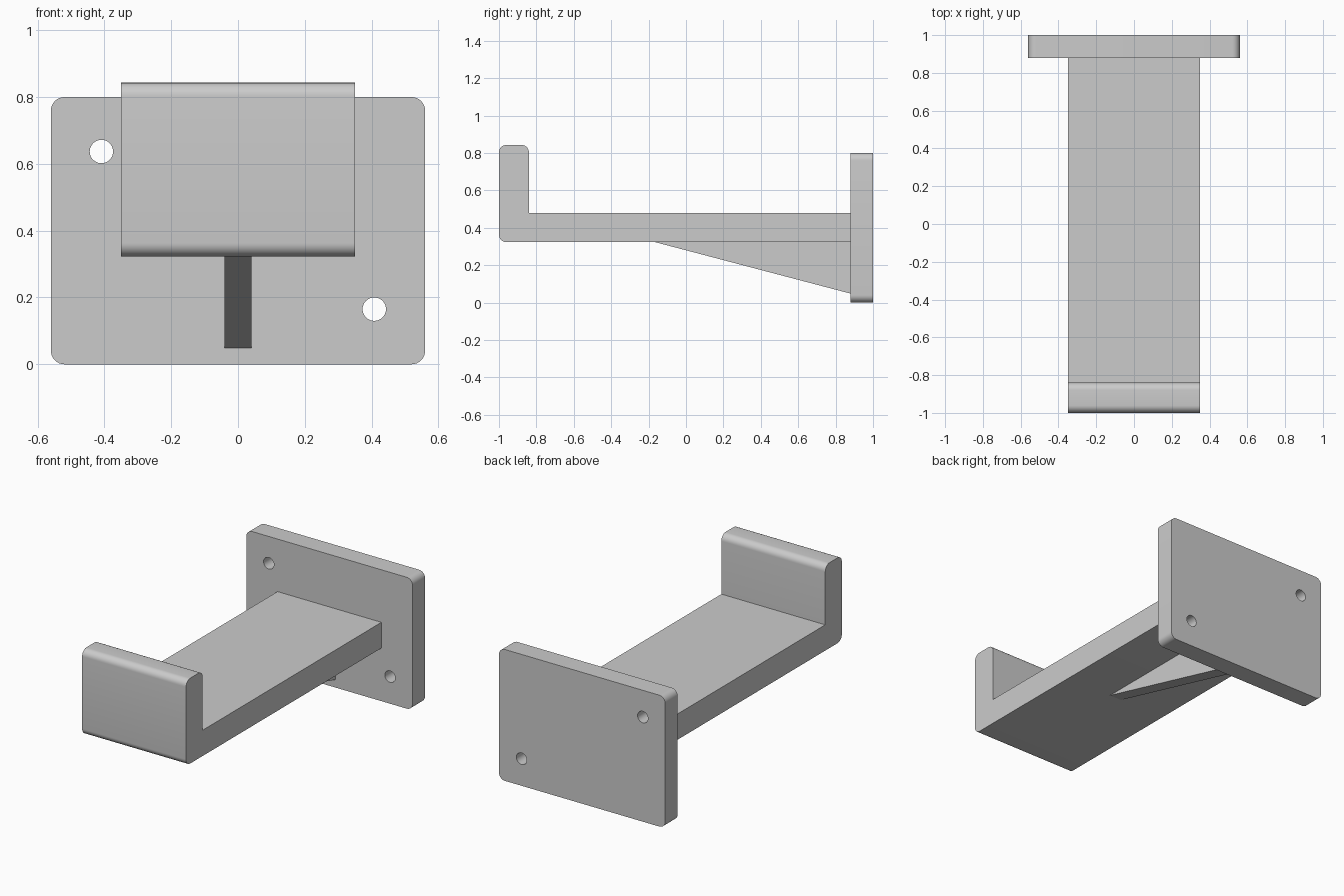
import bpy, bmesh, math
from mathutils import Vector

if "Cube" in bpy.data.objects:
    bpy.data.objects.remove(bpy.data.objects["Cube"])


def rounded(corners, steps=8):
    """Outline from (u, v, radius) corners, filleting where radius > 0."""
    out = []
    for i, (u, v, r) in enumerate(corners):
        p = Vector((u, v))
        if r == 0:
            out.append(p)
            continue
        a = (Vector(corners[i - 1][:2]) - p).normalized()
        b = (Vector(corners[(i + 1) % len(corners)][:2]) - p).normalized()
        half = a.angle(b) / 2
        centre = p + (a + b).normalized() * (r / math.sin(half))
        start = (p + a * (r / math.tan(half)) - centre).normalized()
        end = (p + b * (r / math.tan(half)) - centre).normalized()
        for k in range(steps + 1):
            out.append(centre + start.slerp(end, k / steps) * r)
    return out


def prism(name, outline, to_3d, lo, hi):
    """Extrude a flat outline from lo to hi; to_3d places (u, v, depth)."""
    bm = bmesh.new()
    face = bm.faces.new([bm.verts.new(to_3d(p.x, p.y, lo)) for p in outline])
    res = bmesh.ops.extrude_face_region(bm, geom=[face])
    shift = Vector(to_3d(0, 0, hi)) - Vector(to_3d(0, 0, lo))
    bmesh.ops.translate(bm, vec=shift, verts=[
        g for g in res["geom"] if isinstance(g, bmesh.types.BMVert)])
    bmesh.ops.recalc_face_normals(bm, faces=bm.faces)
    mesh = bpy.data.meshes.new(name)
    bm.to_mesh(mesh)
    bm.free()
    obj = bpy.data.objects.new(name, mesh)
    bpy.context.collection.objects.link(obj)
    return obj


def activate(obj):
    bpy.ops.object.select_all(action='DESELECT')
    obj.select_set(True)
    bpy.context.view_layer.objects.active = obj


def along_x(u, v, d):
    return (d, u, v)


def along_y(u, v, d):
    return (u, d, v)


# Wall plate with rounded corners
R = 0.04
plate = prism("wall_plate", rounded([(-0.56, 0, R), (0.56, 0, R),
                                     (0.56, 0.8, R), (-0.56, 0.8, R)]),
              along_y, 0.88, 1.0)

# Two diagonal screw holes through the plate
for x, z in ((-0.409, 0.637), (0.408, 0.165)):
    bpy.ops.mesh.primitive_cylinder_add(vertices=40, radius=0.035, depth=0.4,
                                        location=(x, 0.94, z),
                                        rotation=(math.pi / 2, 0, 0))
    cutter = bpy.context.object
    cutter.name = "screw_hole_cutter"
    cutter.hide_render = True
    mod = plate.modifiers.new("screw_hole", 'BOOLEAN')
    mod.operation = 'DIFFERENCE'
    mod.solver = 'EXACT'
    mod.object = cutter
    activate(plate)
    bpy.ops.object.modifier_apply(modifier=mod.name)
    bpy.data.objects.remove(cutter)

# Arm with upturned front lip
arm = prism("hook_arm", rounded([(-1, 0.323, R), (0.88, 0.323, 0), (0.88, 0.48, 0),
                                 (-0.84, 0.48, 0), (-0.84, 0.843, R), (-1, 0.843, R)]),
            along_x, -0.35, 0.35)

# Triangular support rib under the arm
rib = prism("support_rib", rounded([(-0.165, 0.323, 0), (0.88, 0.048, 0),
                                    (0.88, 0.323, 0)]),
            along_x, -0.041, 0.041)

for obj in (plate, arm, rib):
    activate(obj)
    bpy.ops.object.shade_smooth_by_angle(angle=math.radians(30))
